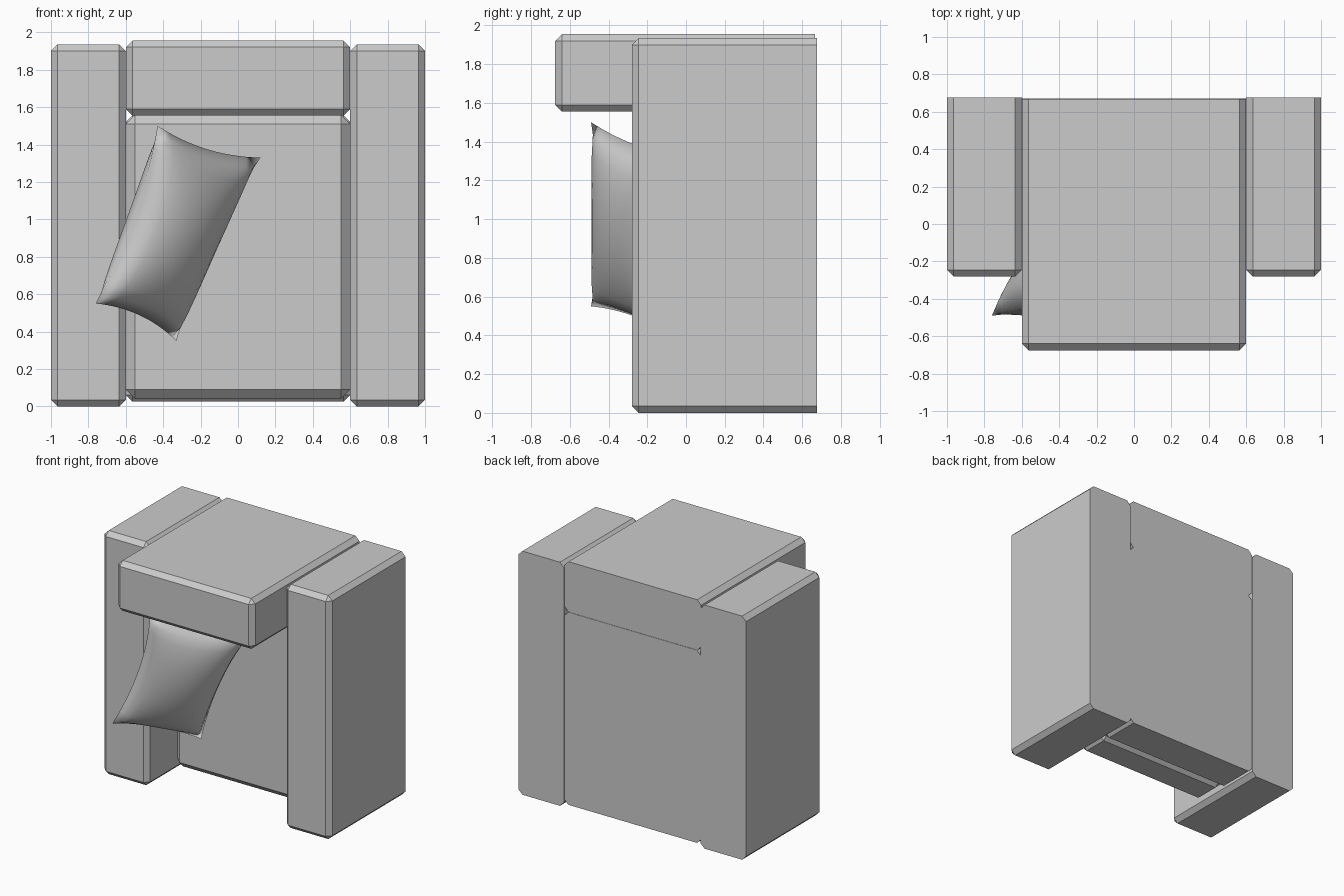
import bpy, bmesh
from mathutils import Vector

if "Cube" in bpy.data.objects:
    bpy.data.objects.remove(bpy.data.objects["Cube"])


def add_object(name, bm):
    bmesh.ops.recalc_face_normals(bm, faces=bm.faces)
    mesh = bpy.data.meshes.new(name)
    bm.to_mesh(mesh)
    bm.free()
    obj = bpy.data.objects.new(name, mesh)
    bpy.context.collection.objects.link(obj)
    return obj


def block(name, lo, hi, chamfer, square_back=True):
    """Chamfered box; the rear edges can be left square."""
    lo, hi = Vector(lo), Vector(hi)
    mid, size = (lo + hi) / 2, hi - lo
    bm = bmesh.new()
    bmesh.ops.create_cube(bm, size=1)
    for v in bm.verts:
        v.co = mid + v.co * size
    edges = [e for e in bm.edges
             if not (square_back and all(v.co.y > mid.y for v in e.verts))]
    bmesh.ops.bevel(bm, geom=edges, offset=chamfer, segments=1,
                    affect='EDGES', clamp_overlap=True)
    return add_object(name, bm)


# Side arms
for side, x in (("left", -1.0), ("right", 0.6)):
    block(f"{side}_arm", (x, -0.28, 0), (x + 0.4, 0.675, 1.935), 0.035)

# Overhanging top block
block("top_block", (-0.6, -0.675, 1.555), (0.6, 0.667, 1.955), 0.035)

# Rear panel and the cushion in front of it
block("back_panel", (-0.6, 0.345, 0.025), (0.6, 0.67, 1.555), 0.035)
block("back_cushion", (-0.6, 0.05, 0.04), (0.6, 0.35, 1.56), 0.05, False)

# Throw pillow: two bulged grids spanning four corners, with pinched sides
bl, br = Vector((-0.76, -0.49, 0.55)), Vector((-0.33, 0.01, 0.35))
tl, tr = Vector((-0.43, -0.49, 1.50)), Vector((0.12, 0.01, 1.33))
normal = (br - bl + tr - tl).cross(tl - bl + tr - br).normalized()

bm = bmesh.new()
for sign in (1, -1):
    grid = bmesh.ops.create_grid(bm, x_segments=16, y_segments=16, size=1)
    for v in grid["verts"]:
        a, b = v.co.x, v.co.y
        s = (a * (1 - 0.15 * (1 - b * b)) + 1) / 2
        t = (b * (1 - 0.08 * (1 - a * a)) + 1) / 2
        base = bl.lerp(br, s).lerp(tl.lerp(tr, s), t)
        bulge = max(0, (1 - a * a) * (1 - b * b)) ** 0.5
        v.co = base + normal * sign * 0.18 * bulge
bmesh.ops.remove_doubles(bm, verts=bm.verts, dist=0.0005)
pillow = add_object("throw_pillow", bm)
for poly in pillow.data.polygons:
    poly.use_smooth = True
